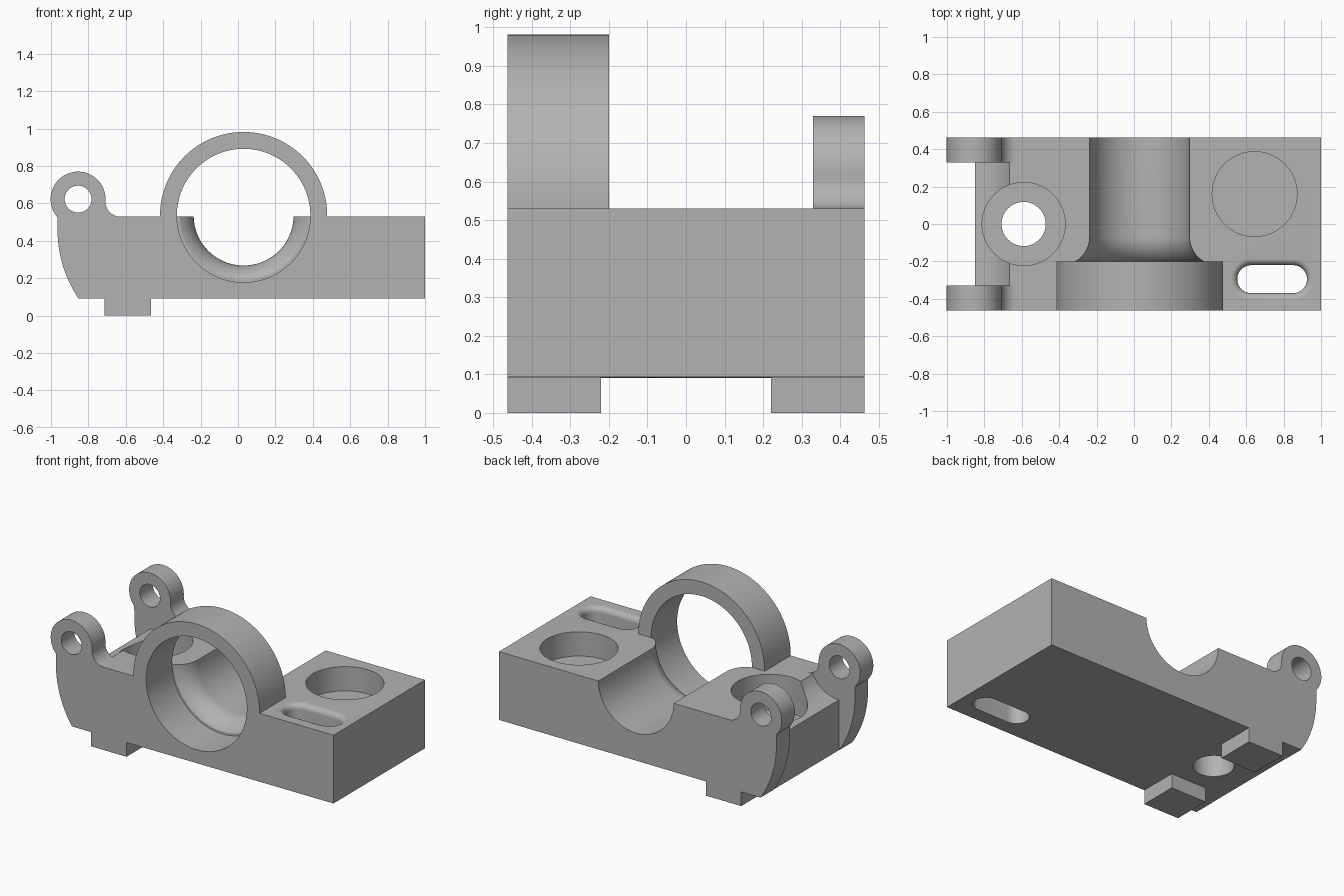
import bpy, bmesh
from math import sin, cos, pi, radians, sqrt, asin, atan2

if "Cube" in bpy.data.objects:
    bpy.data.objects.remove(bpy.data.objects["Cube"], do_unlink=True)

steel = bpy.data.materials.new("machined grey")
steel.use_nodes = True
GREY = (0.45, 0.45, 0.45, 1)
steel.diffuse_color = GREY
steel.node_tree.nodes["Principled BSDF"].inputs["Base Color"].default_value = GREY

DEPTH = 0.463          # half depth of the body
TOP, BOTTOM = 0.53, 0.093
LUG = (-0.855, 0.623)  # pin centre (x, z)
BORE = (0.03, 0.535)   # bore centre (x, z)


def arc(c, r, a0, a1, n=24):
    """Points on an arc, angles in degrees."""
    return [(c[0] + r * cos(radians(a0 + (a1 - a0) * i / n)),
             c[1] + r * sin(radians(a0 + (a1 - a0) * i / n))) for i in range(n + 1)]


def loft(name, rings):
    """Closed solid skinned through rings of equal length."""
    bm = bmesh.new()
    loops = [[bm.verts.new(p) for p in ring] for ring in rings]
    for a, b in zip(loops, loops[1:]):
        for i in range(len(a)):
            j = (i + 1) % len(a)
            bm.faces.new((a[i], a[j], b[j], b[i]))
    bm.faces.new(loops[0][::-1])
    bm.faces.new(loops[-1])
    bmesh.ops.recalc_face_normals(bm, faces=bm.faces)
    mesh = bpy.data.meshes.new(name)
    bm.to_mesh(mesh)
    bm.free()
    mesh.materials.append(steel)
    ob = bpy.data.objects.new(name, mesh)
    bpy.context.collection.objects.link(ob)
    return ob


def prism_y(name, pts, y0, y1):
    return loft(name, [[(x, y, z) for x, z in pts] for y in (y0, y1)])


def prism_z(name, pts, z0, z1):
    return loft(name, [[(x, y, z) for x, y in pts] for z in (z0, z1)])


def circle(c, r, n=64):
    return arc(c, r, 0, 360, n)[:-1]


def combine(target, tool, operation):
    mod = target.modifiers.new(tool.name, "BOOLEAN")
    mod.operation, mod.object, mod.solver = operation, tool, "EXACT"
    bpy.context.view_layer.objects.active = target
    bpy.ops.object.modifier_apply(modifier=mod.name)
    bpy.data.objects.remove(tool, do_unlink=True)


# Body side profile with the hinge lug, its fillet and the curved left end
LUG_R, FIL = 0.147, 0.0785
rise = LUG[1] - TOP
fil_c = (LUG[0] + sqrt((LUG_R + FIL) ** 2 - (FIL - rise) ** 2), TOP + FIL)
touch = atan2(fil_c[1] - LUG[1], fil_c[0] - LUG[0]) * 180 / pi
profile = [(1, BOTTOM), (1, TOP)]
profile += arc(fil_c, FIL, 270, 180 + touch, 12)
profile += arc(LUG, LUG_R, touch, 221, 48)[1:]
profile += arc((-0.305, 0.46), 0.66, 180, 214, 20)
body = prism_y("bearing_block", profile, -DEPTH, DEPTH)

# Bearing ring over the front of the block
ring = arc(BORE, 0.447, 0, 180, 64)
ring = [(ring[0][0], 0.45)] + ring + [(ring[-1][0], 0.45)]
combine(body, prism_y("ring", ring, -DEPTH, -0.2), "UNION")

# Feet under the left end
for side in (-1, 1):
    foot = [(-0.715, 0), (-0.465, 0), (-0.465, 0.2), (-0.715, 0.2)]
    ys = sorted((side * 0.22, side * DEPTH))
    combine(body, prism_y("foot", foot, *ys), "UNION")

# Gap between the lugs with pin clearance
CLEAR = 0.21
end = -asin(rise / CLEAR) * 180 / pi
gap = [(-1.2, -0.1), (-0.85, -0.1)] + arc(LUG, CLEAR, -89, end, 24)
gap += [(-0.6, TOP), (-0.6, 1), (-1.2, 1)]
combine(body, prism_y("gap", gap, -0.33, 0.33), "DIFFERENCE")

# Pin holes
combine(body, prism_y("pin_hole", circle(LUG, 0.072, 40), -1, 1), "DIFFERENCE")

# Stepped bore with a flared throat into the rear channel
throat = [(p[0], p[1]) for p in arc((0.267 + 0.15, -0.07), 0.15, 240, 180, 12)]
lathe = [(0.357, -0.6), (0.357, -0.2)] + throat + [(0.267, 0.6)]
bore = loft("bore", [[(x, y, z) for x, z in circle(BORE, r, 96)] for r, y in lathe])
combine(body, bore, "DIFFERENCE")

# Round pocket, counterbore and bolt hole
combine(body, prism_z("pocket", circle((0.645, 0.16), 0.227), 0.375, 1), "DIFFERENCE")
combine(body, prism_z("counterbore", circle((-0.59, 0), 0.222), 0.30, 0.9), "DIFFERENCE")
combine(body, prism_z("bolt_hole", circle((-0.59, 0), 0.118), -0.1, 0.9), "DIFFERENCE")


# Slot with a rounded upper rim
def stadium(r):
    return (arc((0.85, -0.295), r, -90, 90, 20) + arc((0.627, -0.295), r, 90, 270, 20))


RIM = 0.035
levels = [(0.075, -0.1)]
levels += [(0.075 + RIM * (1 - cos(a)), TOP - RIM + RIM * sin(a))
           for a in [i * pi / 16 for i in range(9)]]
levels.append((0.075 + RIM, 0.7))
slot = loft("slot", [[(x, y, z) for x, y in stadium(r)] for r, z in levels])
combine(body, slot, "DIFFERENCE")

# Smooth the curved faces, keep the machined edges crisp
bpy.ops.object.select_all(action="DESELECT")
body.select_set(True)
bpy.context.view_layer.objects.active = body
bpy.ops.object.shade_smooth_by_angle(angle=radians(25))
